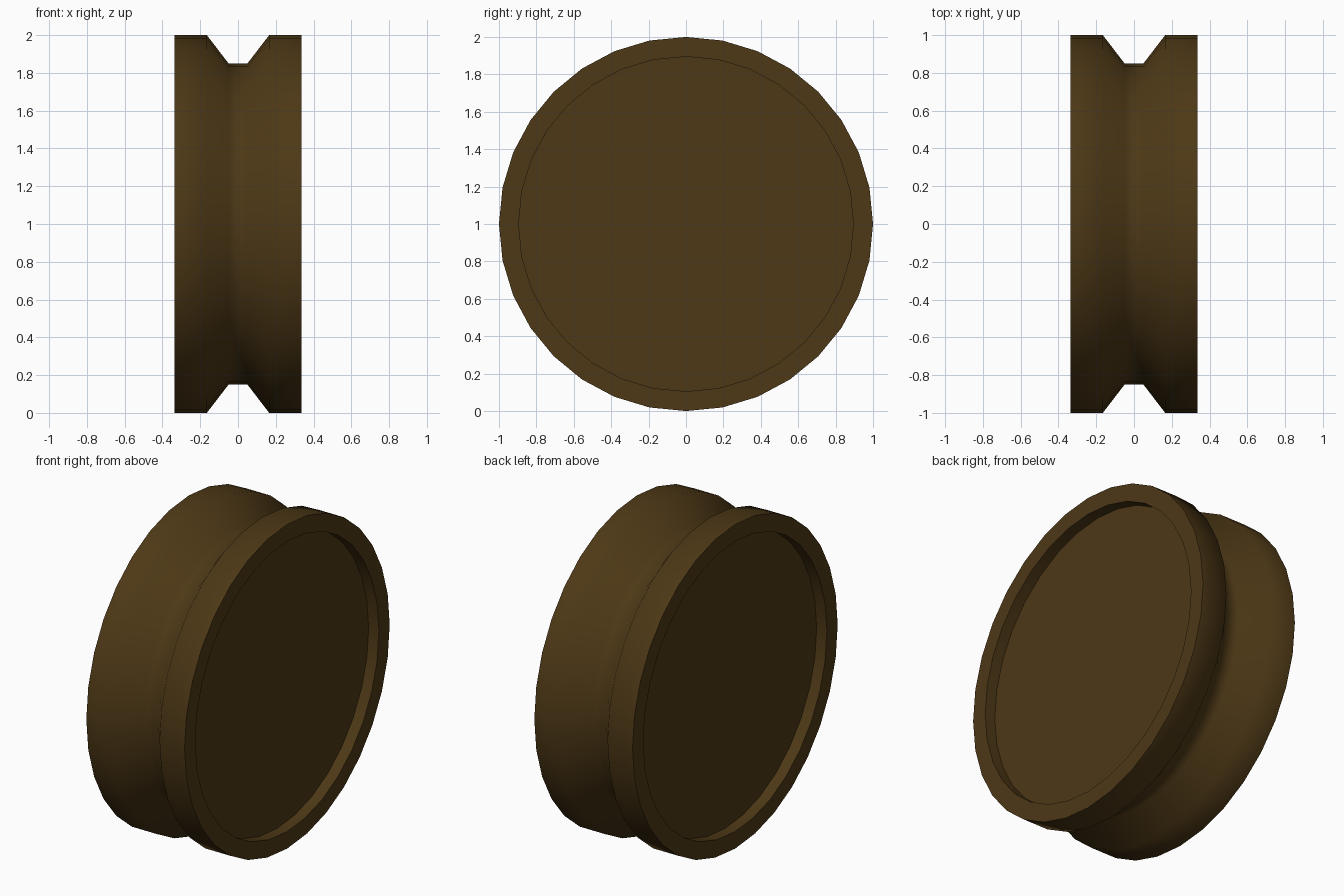
import bpy, bmesh, math

if "Cube" in bpy.data.objects:
    bpy.data.objects.remove(bpy.data.objects["Cube"])

SIDES = 32
# Half profile as (x, radius): recess floor, recess wall, rim, tread, groove
half = [(0.265, 0.895), (0.335, 0.895), (0.335, 1.0), (0.165, 1.0), (0.05, 0.85)]
profile = half + [(-x, r) for x, r in reversed(half)]

# Spin the mirrored profile around the x axis
bm = bmesh.new()
rings = []
for x, r in profile:
    rings.append([bm.verts.new((x,
                                r * math.sin(2 * math.pi * i / SIDES),
                                1 + r * math.cos(2 * math.pi * i / SIDES)))
                  for i in range(SIDES)])
for a, b in zip(rings, rings[1:]):
    for i in range(SIDES):
        j = (i + 1) % SIDES
        bm.faces.new((a[i], a[j], b[j], b[i]))

# Recessed side discs
bm.faces.new(rings[0])
bm.faces.new(rings[-1])
bmesh.ops.recalc_face_normals(bm, faces=bm.faces)

mesh = bpy.data.meshes.new("grooved_wheel")
bm.to_mesh(mesh)
bm.free()
wheel = bpy.data.objects.new("grooved_wheel", mesh)
bpy.context.collection.objects.link(wheel)

# Dark brown material
mat = bpy.data.materials.new("dark_brown")
mat.diffuse_color = (0.075, 0.04, 0.008, 1)
mat.use_nodes = True
mat.node_tree.nodes["Principled BSDF"].inputs["Base Color"].default_value = mat.diffuse_color
mesh.materials.append(mat)

# Smooth tread and groove, sharp rim corners
bpy.context.view_layer.objects.active = wheel
wheel.select_set(True)
bpy.ops.object.shade_smooth_by_angle(angle=math.radians(60))
